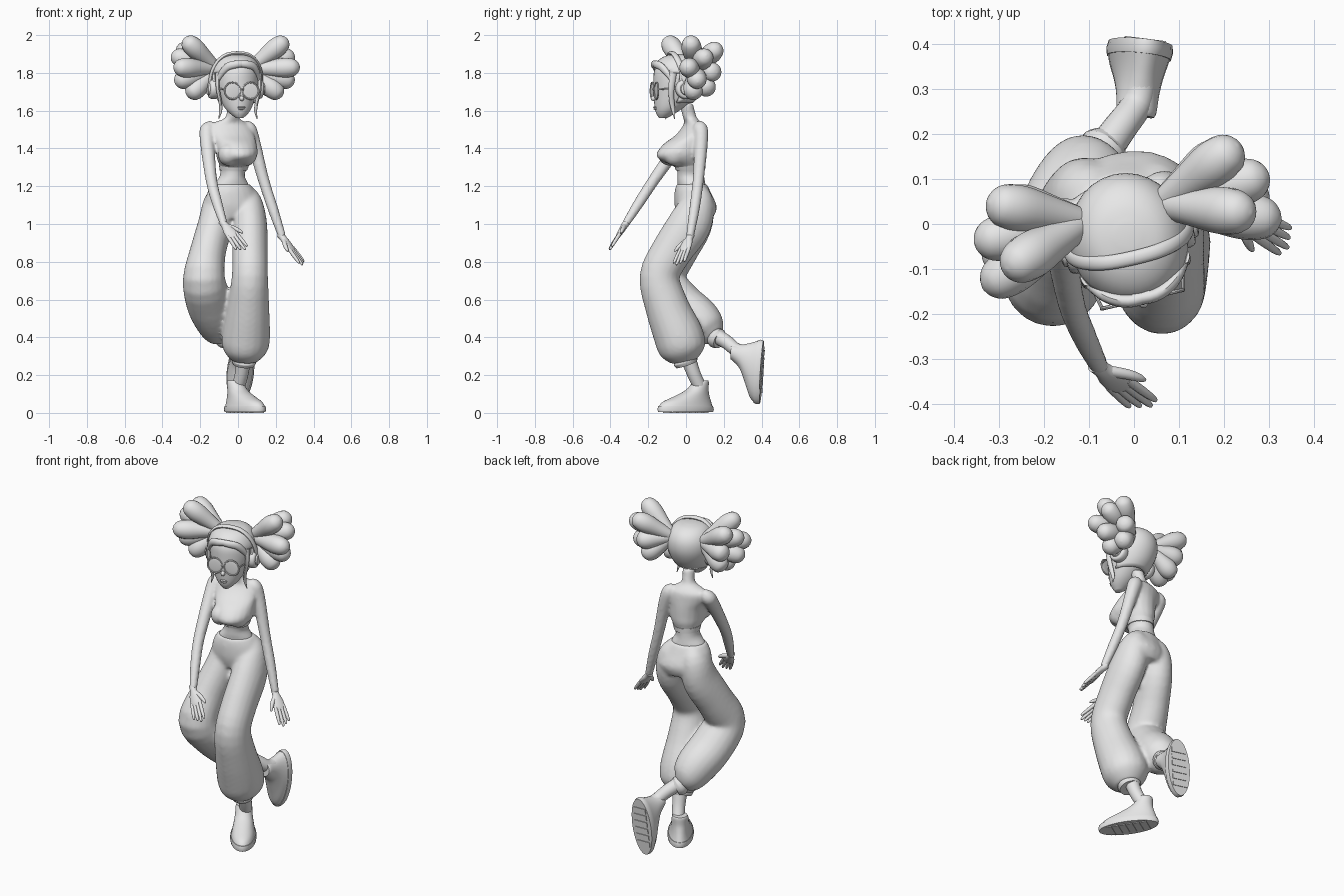
import bpy, bmesh, math
from mathutils import Matrix, Vector

if "Cube" in bpy.data.objects:
    bpy.data.objects.remove(bpy.data.objects["Cube"], do_unlink=True)

grey = bpy.data.materials.new("plain grey")
grey.use_nodes = True
grey.diffuse_color = (0.8, 0.8, 0.8, 1)
grey.node_tree.nodes["Principled BSDF"].inputs["Base Color"].default_value = (0.8, 0.8, 0.8, 1)

X, Y, Z = Vector((1, 0, 0)), Vector((0, 1, 0)), Vector((0, 0, 1))
HEAD = Matrix.Translation((-.015, -.02, 0)) @ Matrix.Rotation(math.radians(13), 4, 'Z')
made = []


def finish(name, bm, matrix=None):
    bmesh.ops.recalc_face_normals(bm, faces=bm.faces[:])
    mesh = bpy.data.meshes.new(name)
    bm.to_mesh(mesh)
    bm.free()
    mesh.materials.append(grey)
    obj = bpy.data.objects.new(name, mesh)
    bpy.context.collection.objects.link(obj)
    if matrix:
        obj.matrix_world = matrix
    made.append(obj)
    return obj


def spline(stations, sub):
    """Catmull-Rom interpolation of (x, y, z, half width, half depth)."""
    pts = [Vector(s if len(s) == 5 else (*s, s[3])) for s in stations]
    ext = [pts[0]] + pts + [pts[-1]]
    out = []
    for p, q, r, s in zip(ext, ext[1:], ext[2:], ext[3:]):
        for k in range(sub):
            t = k / sub
            out.append(q + (r - p) * (t / 2) + (p * 2 - q * 5 + r * 4 - s) * (t * t / 2)
                       + (q * 3 - p - r * 3 + s) * (t ** 3 / 2))
    return out + [pts[-1]]


def loft(bm, stations, side=X, flat=False, n=20, sub=4):
    """Skin elliptical rings along a path; flat keeps every ring level."""
    pts = spline(stations, sub)
    pos = [Vector(p[:3]) for p in pts]
    rings = []
    for i, p in enumerate(pts):
        t = Z if flat else (pos[min(i + 1, len(pos) - 1)] - pos[max(i - 1, 0)]).normalized()
        s = (side - t * side.dot(t)).normalized()
        u = t.cross(s)
        a, b = max(p[3], .002), max(p[4], .002)
        rings.append([bm.verts.new(pos[i] + s * a * math.cos(math.tau * k / n)
                                   + u * b * math.sin(math.tau * k / n)) for k in range(n)])
    for r, q in zip(rings, rings[1:]):
        for k in range(n):
            bm.faces.new((r[k], r[(k + 1) % n], q[(k + 1) % n], q[k]))
    bm.faces.new(rings[0])
    bm.faces.new(rings[-1])


def tube(name, stations, matrix=None, **kw):
    bm = bmesh.new()
    loft(bm, stations, **kw)
    return finish(name, bm, matrix)


def ball(bm, centre, size):
    bmesh.ops.create_uvsphere(bm, u_segments=20, v_segments=12, radius=1,
                              matrix=Matrix.Translation(centre) @ Matrix.Diagonal((*size, 1)))


def blend(obj, voxel, rounds):
    """Fuse overlapping volumes into one smooth skin."""
    m = obj.modifiers.new("fuse", 'REMESH')
    m.mode, m.voxel_size, m.use_smooth_shade = 'VOXEL', voxel, True
    s = obj.modifiers.new("soften", 'SMOOTH')
    s.factor, s.iterations = .5, rounds


# Torso, clothed chest, neck and arms
turn = Vector((math.cos(.26), math.sin(.26), 0))
bm = bmesh.new()
loft(bm, [(-.036, .033, 1.14, .1, .07), (-.036, .03, 1.2, .098, .073), (-.032, .026, 1.235, .076, .073),
          (-.03, .025, 1.26, .065, .072), (-.022, .02, 1.3, .073, .078), (-.01, -.016, 1.34, .098, .126),
          (-.006, -.023, 1.375, .109, .134), (-.014, -.004, 1.425, .112, .113), (-.03, .025, 1.47, .12, .078),
          (-.045, .04, 1.515, .114, .054), (-.042, .035, 1.54, .082, .042), (-.03, .02, 1.565, .037, .037),
          (-.02, 0, 1.64, .035, .037)], side=turn, flat=True)
ball(bm, (.046, -.058, 1.368), (.054, .064, .06))
ball(bm, (-.052, -.084, 1.368), (.054, .066, .06))
loft(bm, [(-.13, .025, 1.53, .022), (-.155, .02, 1.505, .04), (-.165, -.01, 1.46, .039),
          (-.142, -.165, 1.24, .031), (-.11, -.25, 1.11, .028), (-.075, -.32, 1, .021)])
loft(bm, [(.03, .07, 1.53, .022), (.055, .075, 1.505, .04), (.08, .08, 1.44, .037),
          (.135, .065, 1.235, .03), (.185, .045, 1.08, .028), (.235, .02, .93, .021)])
blend(finish("torso_and_arms", bm), .008, 8)

# Hem of the short top
tube("top_hem", [(-.025, .024, 1.283, .072, .078), (-.021, .02, 1.31, .079, .083)], side=turn, flat=True, sub=2)


# Hands
def hand(name, wrist, along, across, thumb):
    w, d, c = Vector(wrist), Vector(along).normalized(), Vector(across).normalized()
    bm = bmesh.new()
    loft(bm, [(*(w + d * t), a, b) for t, a, b in
              ((-.02, .02, .02), (.01, .02, .018), (.045, .03, .016), (.085, .032, .012), (.1, .02, .008))], side=c)
    for i in (-1.5, -.5, .5, 1.5):
        tip = .195 - .012 * abs(i - thumb * .5)
        loft(bm, [(*(w + d * t + c * i * s), r) for t, s, r in
                  ((.075, .016, .01), (.13, .018, .01), (tip - .008, .02, .007), (tip, .02, .003))],
             side=c, n=10, sub=2)
    loft(bm, [(*(w + d * t + c * thumb * s), r) for t, s, r in
              ((.02, .008, .013), (.055, .035, .012), (.085, .05, .009), (.1, .055, .003))], side=c, n=10, sub=2)
    finish(name, bm)


hand("right_hand", (-.075, -.32, 1), (.54, -.45, -.72), (.8, .3, .4), 1)
hand("left_hand", (.235, .02, .93), (.58, -.33, -.76), (.5, .85, 0), -1)

# Baggy trousers: hips and two ballooning legs
bm = bmesh.new()
loft(bm, [(-.036, .03, 1.212, .101, .079), (-.034, .036, 1.165, .132, .094), (-.025, .052, 1.09, .157, .108),
          (-.025, .05, 1.03, .13, .09)], side=turn, flat=True)
loft(bm, [(.02, .045, 1.19, .045, .05), (.045, .06, 1.12, .08, .088), (.062, .02, 1, .092, .115),
          (.063, -.08, .85, .094, .108), (.063, -.14, .72, .096, .106), (.054, -.1, .56, .112, .116),
          (.042, -.036, .4, .128, .132), (.037, -.02, .325, .114, .12), (.034, -.01, .272, .066, .07)])
loft(bm, [(-.07, .035, 1.19, .045, .05), (-.1, .055, 1.12, .08, .088), (-.12, .03, 1, .092, .11),
          (-.16, -.05, .85, .096, .108), (-.18, -.118, .71, .112, .112), (-.155, -.032, .59, .122, .112),
          (-.12, .065, .5, .115, .114), (-.095, .125, .435, .092, .093), (-.075, .155, .405, .048, .05)])
blend(finish("trousers", bm), .01, 9)

# Trouser cuffs and shins
tube("left_cuff", [(.034, -.01, .29, .06), (.032, -.003, .275, .066), (.03, .004, .255, .058)])
tube("right_cuff", [(-.08, .15, .41, .05), (-.068, .165, .395, .056), (-.055, .18, .385, .046)])
tube("left_shin", [(.03, .005, .31, .042), (.02, .04, .21, .036), (0, .075, .13, .035), (-.008, .08, .08, .036)])
tube("right_shin", [(-.085, .14, .42, .042), (-.03, .215, .375, .037), (.005, .265, .335, .035),
                    (.015, .32, .325, .036)])


# Shoes with treaded soles
def shoe(side, matrix):
    bm = bmesh.new()
    loft(bm, [(0, -.05, .004, .07, .168), (0, -.05, .02, .073, .172), (0, -.05, .036, .07, .167)],
         flat=True, n=32, sub=1)
    for i in range(6):
        bmesh.ops.create_cube(bm, size=1, matrix=Matrix.Translation((0, .05 - i * .04, .004))
                              @ Matrix.Diagonal((.09, .028, .008, 1)))
    finish(side + "_sole", bm, matrix)
    tube(side + "_shoe_upper", [(0, -.05, .03, .069, .166), (0, -.042, .058, .062, .148),
                                (0, -.01, .088, .054, .106), (0, .024, .122, .048, .064),
                                (0, .043, .16, .045, .045), (0, .045, .172, .04, .04)],
         matrix, flat=True, n=28)


shoe("left", Matrix.Translation((.01, .04, 0)) @ Matrix.Rotation(math.radians(33), 4, 'Z'))
back = Vector((.1, .06, 1)).normalized()
up = Vector((-.12, -1, .07)).normalized()
cross = back.cross(up).normalized()
up = cross.cross(back)
shoe("right", Matrix.Translation((.02, .408, .265)) @ Matrix((cross, back, up)).transposed().to_4x4())


# Head and hair cap, from front, back and half width at each height
def skull(grow):
    rows = ((1.56, -.125, -.085, .018), (1.585, -.14, -.04, .048), (1.62, -.148, .01, .074),
            (1.68, -.153, .08, .1), (1.75, -.154, .118, .12), (1.81, -.15, .122, .12),
            (1.855, -.124, .1, .099), (1.882, -.078, .058, .064), (1.892, -.02, .01, .015))
    return [(0, (f + b) / 2, z + grow * (z - 1.75) * 6, w + grow, (b - f) / 2 + grow) for z, f, b, w in rows]


bm = bmesh.new()
loft(bm, skull(0), flat=True, n=32)
ball(bm, (0, -.156, 1.665), (.012, .015, .014))
ball(bm, (0, -.148, 1.618), (.022, .008, .005))
ball(bm, (0, -.147, 1.609), (.018, .008, .005))
finish("head", bm, HEAD)

bm = bmesh.new()
loft(bm, skull(.01), flat=True, n=32)
gone = []
for f in bm.faces:
    c = f.calc_center_median()
    if c.z < 1.64 or (c.y < -.045 and c.z < 1.845 - c.x * c.x * 3):
        gone.append(f)
bmesh.ops.delete(bm, geom=gone, context='FACES')
cap = finish("hair_cap", bm, HEAD)
cap.modifiers.new("thickness", 'SOLIDIFY').thickness = .012

# Fringe and loose side locks
for s, name in ((1, "left"), (-1, "right")):
    tube(name + "_fringe", [(s * -.02, -.146, 1.848, .016, .014), (s * .03, -.148, 1.845, .02, .015),
                            (s * .075, -.128, 1.83, .02, .014), (s * .106, -.092, 1.78, .014, .012),
                            (s * .114, -.075, 1.74, .006)], HEAD, side=Z, n=12)
    tube(name + "_side_lock", [(s * .112, -.075, 1.8, .012, .02), (s * .114, -.085, 1.72, .01, .016),
                               (s * .1, -.08, 1.65, .009, .014), (s * .095, -.07, 1.6, .008, .01),
                               (s * .105, -.065, 1.555, .002)], HEAD, n=12)

# Bunches of teardrop hair puffs
root = Vector((.085, .045, 1.82))
tips = ((.28, -.02, 1.98), (.285, .135, 1.94), (.335, .055, 1.895), (.34, -.05, 1.83),
        (.265, .13, 1.8), (.24, .095, 1.695), (.255, 0, 1.675), (.325, .01, 1.75))
for s, name in ((1, "left"), (-1, "right")):
    bm = bmesh.new()
    for tip in tips:
        step = Vector(tip) - root
        path = [(root + step * t, r) for t, r in
                ((0, .028), (.35, .041), (.68, .053), (.88, .045), (.97, .025), (1, .003))]
        loft(bm, [(s * p.x, p.y, p.z, r) for p, r in path], side=Y, n=16)
    finish(name + "_hair_puffs", bm, HEAD)

# Headphones
arc = [math.pi * i / 12 for i in range(13)]
tube("headband", [(math.copysign(.139 * abs(math.cos(t)) ** .8, math.cos(t)), -.012 - .045 * math.sin(t),
                   1.75 + .155 * math.sin(t), .016, .01) for t in arc], HEAD, side=Y, n=14)
for s, name in ((1, "left"), (-1, "right")):
    tube(name + "_ear_cup", [(s * x, -.01, 1.715, r) for x, r in
                             ((.095, .04), (.105, .052), (.13, .053), (.143, .046), (.145, .034), (.153, .031), (.156, .02))],
         HEAD, side=Y, n=24, sub=2)

# Round glasses
for s, name in ((1, "left"), (-1, "right")):
    bm = bmesh.new()
    ball(bm, (s * .049, -.15, 1.705), (.043, .004, .043))
    finish(name + "_lens", bm, HEAD)
    ring = [(s * .049 + .044 * math.cos(math.tau * i / 24), -.151, 1.705 + .044 * math.sin(math.tau * i / 24), .0045)
            for i in range(25)]
    tube(name + "_rim", ring, HEAD, side=Y, n=8, sub=1)
    tube(name + "_temple", [(s * .092, -.15, 1.712, .004), (s * .1, -.115, 1.715, .004),
                            (s * .115, -.03, 1.715, .004)], HEAD, side=Z, n=8)
tube("glasses_bridge", [(-.008, -.154, 1.71, .004), (0, -.16, 1.714, .004), (.008, -.154, 1.71, .004)],
     HEAD, side=Z, n=8)

# Smooth shading with crisp edges
bpy.ops.object.select_all(action='DESELECT')
for obj in made:
    obj.select_set(True)
bpy.context.view_layer.objects.active = made[0]
bpy.ops.object.shade_smooth_by_angle(angle=math.radians(40))
